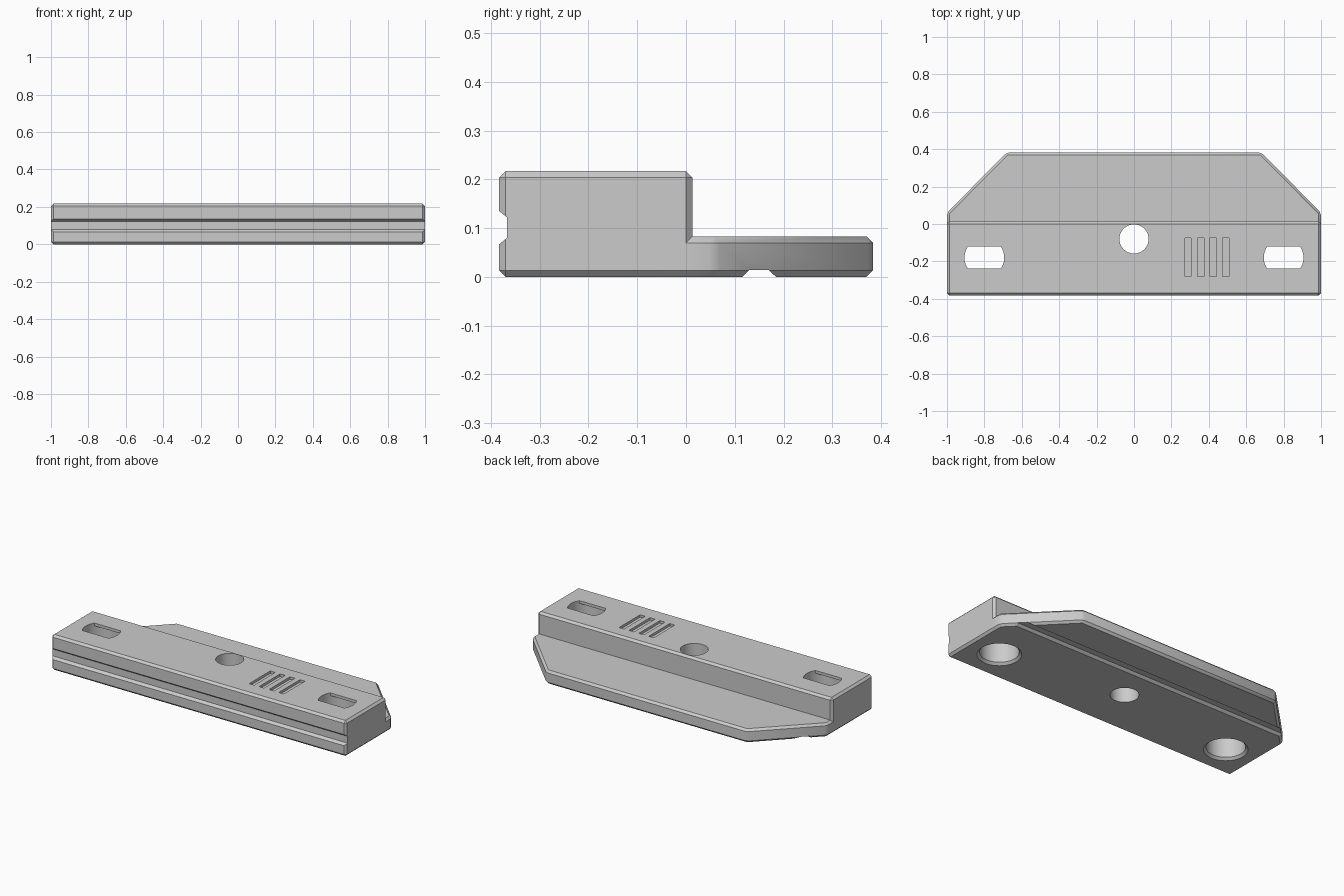
import bpy
import bmesh
import math

cube = bpy.data.objects.get("Cube")
if cube:
    bpy.data.objects.remove(cube, do_unlink=True)

grey = bpy.data.materials.new("mid grey")
grey.use_nodes = True
colour = (0.6, 0.6, 0.6, 1)
grey.diffuse_color = colour
grey.node_tree.nodes["Principled BSDF"].inputs["Base Color"].default_value = colour

CHAMFER = 0.013
HEIGHT = 0.217
FRONT = -0.383


def prism(name, outline, start, end, along="z", end_outline=None, bevel=0):
    """Extrude an outline along z (outline in x, y) or along x (outline in y, z)."""
    bm = bmesh.new()

    def ring(points, w):
        return [bm.verts.new((u, v, w) if along == "z" else (w, u, v)) for u, v in points]

    a, b = ring(outline, start), ring(end_outline or outline, end)
    bm.faces.new(a[::-1])
    bm.faces.new(b)
    for i in range(len(a)):
        j = (i + 1) % len(a)
        bm.faces.new((a[i], a[j], b[j], b[i]))
    bmesh.ops.recalc_face_normals(bm, faces=bm.faces)
    if bevel:
        bmesh.ops.bevel(bm, geom=bm.edges[:], offset=bevel, segments=1,
                        affect="EDGES", offset_type="OFFSET")
    mesh = bpy.data.meshes.new(name)
    bm.to_mesh(mesh)
    bm.free()
    mesh.materials.append(grey)
    obj = bpy.data.objects.new(name, mesh)
    bpy.context.collection.objects.link(obj)
    return obj


def circle(cx, cy, r, limit=1.0, n=64):
    """Circle points, optionally trimmed to a band of half height limit."""
    pts = [(r * math.cos(2 * math.pi * i / n), r * math.sin(2 * math.pi * i / n))
           for i in range(n)]
    return [(cx + x, cy + y) for x, y in pts if abs(y) <= limit]


def rectangle(x0, x1, y0, y1):
    return [(x0, y0), (x1, y0), (x1, y1), (x0, y1)]


def combine(target, other, operation):
    """Apply a boolean and remove the helper."""
    other.hide_render = True
    mod = target.modifiers.new("boolean", "BOOLEAN")
    mod.operation, mod.solver, mod.object = operation, "EXACT", other
    bpy.context.view_layer.objects.active = target
    bpy.ops.object.modifier_apply(modifier=mod.name)
    bpy.data.objects.remove(other, do_unlink=True)


# Tall front block with chamfered edges
body = prism("mounting_block", rectangle(-1, 1, FRONT, 0.013), 0, HEIGHT, bevel=CHAMFER)

# Low rear flange with clipped corners
flange_outline = [(-1, -0.3), (1, -0.3), (1, 0.06), (0.68, 0.383), (-0.68, 0.383), (-1, 0.06)]
flange = prism("rear_flange", flange_outline, 0, 0.083, bevel=CHAMFER)
combine(body, flange, "UNION")

# Front groove and underside groove, both with sloping walls
front_groove = [(FRONT - 0.016, 0.054), (-0.367, 0.08), (-0.367, 0.122), (FRONT - 0.016, 0.148)]
under_groove = [(0.102, -0.013), (0.198, -0.013), (0.17, 0.014), (0.13, 0.014)]
for outline in (front_groove, under_groove):
    combine(body, prism("groove_cutter", outline, -1.2, 1.2, along="x"), "DIFFERENCE")

# Central through hole
combine(body, prism("hole_cutter", circle(0, -0.08, 0.078), -0.1, 0.3), "DIFFERENCE")

# End pockets: countersunk bore from below, trimmed slot through the roof
for side in (-1, 1):
    x, y = side * 0.8, -0.18
    bore = prism("bore_cutter", circle(x, y, 0.107), -0.1, 0.2)
    sink = prism("countersink_cutter", circle(x, y, 0.134), -0.013, 0.014,
                 end_outline=circle(x, y, 0.107))
    slot = prism("slot_cutter", circle(x, y, 0.106, limit=0.06), 0.15, 0.3)
    for cutter in (bore, sink, slot):
        combine(body, cutter, "DIFFERENCE")

# Four shallow slits in the top
for i in range(4):
    x = 0.289 + i * 0.067
    slit = prism("slit_cutter", rectangle(x - 0.017, x + 0.017, -0.28, -0.076),
                 HEIGHT - 0.015, 0.3)
    combine(body, slit, "DIFFERENCE")

# Smooth bores, crisp chamfers
bpy.ops.object.select_all(action="DESELECT")
body.select_set(True)
bpy.context.view_layer.objects.active = body
bpy.ops.object.shade_smooth_by_angle(angle=math.radians(25))
